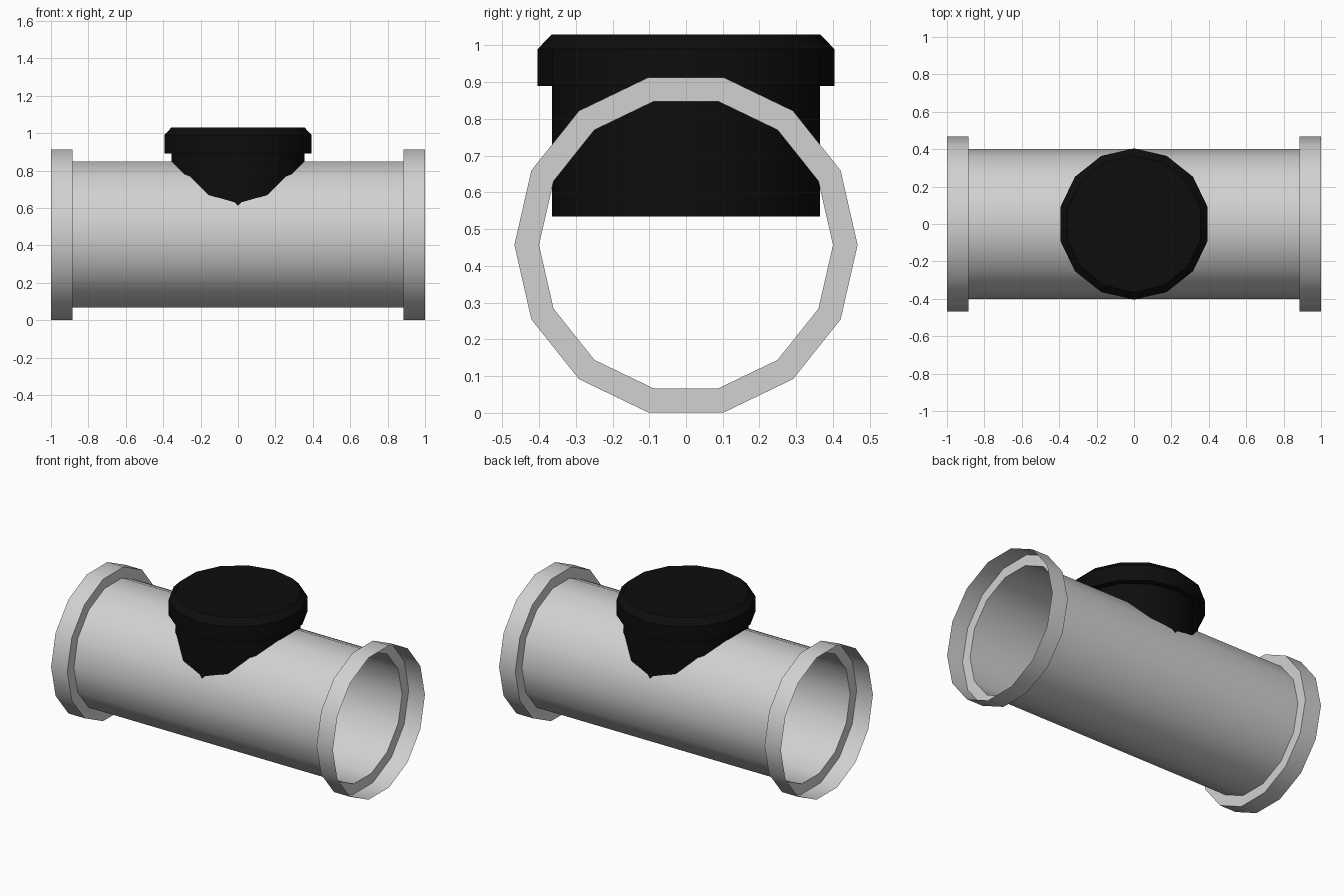
import bpy, bmesh, math

SIDES = 14
AXIS_Z = 0.457                  # height of the pipe's centre line
PIPE_R, COLLAR_R = 0.40, 0.467
COLLAR_X, END_X = 0.885, 1.0
NECK_R, CAP_R = 0.365, 0.404

default = bpy.data.objects.get("Cube")
if default:
    bpy.data.objects.remove(default, do_unlink=True)


def make_material(name, value):
    mat = bpy.data.materials.new(name)
    mat.use_nodes = True
    colour = (value, value, value, 1)
    mat.diffuse_color = colour
    mat.node_tree.nodes["Principled BSDF"].inputs["Base Color"].default_value = colour
    return mat


def lathe(name, profile, mat, along_x=False, capped=False):
    """Revolve (position, radius) pairs around the pipe axis or the vertical."""
    bm = bmesh.new()
    rings = []
    for h, r in profile:
        ring = []
        for i in range(SIDES):
            a = 2 * math.pi * i / SIDES
            c, s = r * math.cos(a), r * math.sin(a)
            ring.append(bm.verts.new((h, c, AXIS_Z + s) if along_x else (-s, c, h)))
        rings.append(ring)
    for low, high in zip(rings, rings[1:]):
        for i in range(SIDES):
            j = (i + 1) % SIDES
            bm.faces.new((low[i], low[j], high[j], high[i]))
    if capped:
        bm.faces.new(rings[0][::-1])
        bm.faces.new(rings[-1])
    mesh = bpy.data.meshes.new(name)
    bm.to_mesh(mesh)
    bm.free()
    mesh.materials.append(mat)
    obj = bpy.data.objects.new(name, mesh)
    bpy.context.collection.objects.link(obj)
    bpy.ops.object.select_all(action="DESELECT")
    obj.select_set(True)
    bpy.context.view_layer.objects.active = obj
    bpy.ops.object.shade_smooth_by_angle(angle=math.radians(30))
    return obj


grey = make_material("light grey", 0.64)
black = make_material("black", 0.004)

# Open main pipe
lathe("main_pipe", [(-COLLAR_X, PIPE_R), (COLLAR_X, PIPE_R)], grey, along_x=True)

# Open socket collars, each with a stepped ring joining it to the pipe
collar = [(COLLAR_X, PIPE_R), (COLLAR_X, COLLAR_R), (END_X, COLLAR_R)]
lathe("left_collar", collar, grey, along_x=True)
lathe("right_collar", [(-x, r) for x, r in reversed(collar)], grey, along_x=True)

# Branch neck passing through the pipe wall, with a chamfered screw cap on top
lathe("branch_neck", [(0.535, NECK_R), (0.89, NECK_R)], black, capped=True)
lathe("branch_cap", [(0.89, CAP_R), (0.99, CAP_R), (1.03, NECK_R)], black, capped=True)
